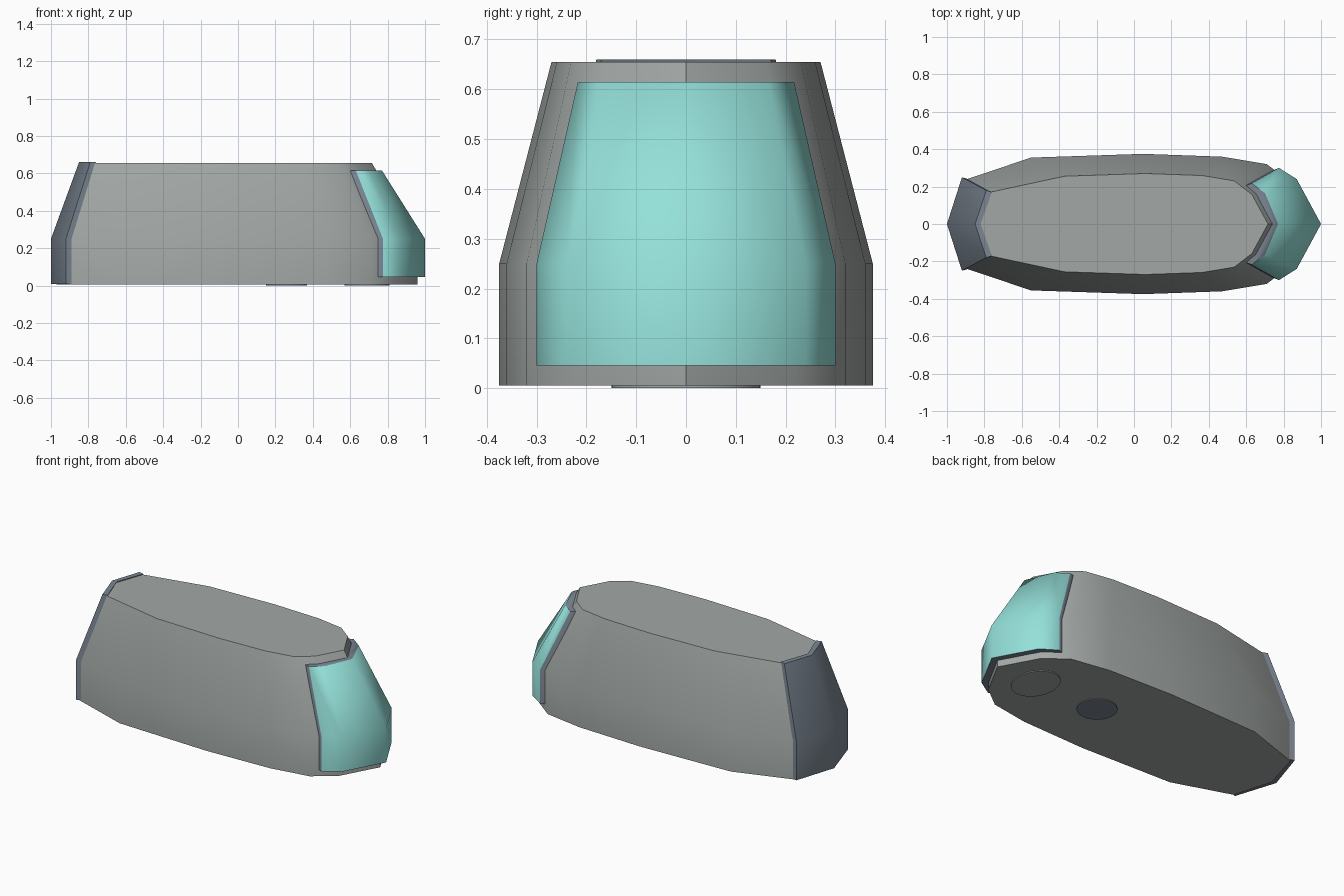
import bpy, bmesh, math

if "Cube" in bpy.data.objects:
    bpy.data.objects.remove(bpy.data.objects["Cube"])


def material(name, color):
    m = bpy.data.materials.new(name)
    m.diffuse_color = (*color, 1)
    m.use_nodes = True
    m.node_tree.nodes["Principled BSDF"].inputs["Base Color"].default_value = m.diffuse_color
    return m


SLATE = material("slate", (0.20, 0.24, 0.29))
TEAL = material("teal", (0.30, 0.75, 0.70))
GREY = material("warm_grey", (0.36, 0.39, 0.38))


def mirror(half):
    """Half outline (y >= 0, one end on y = 0) -> full open outline."""
    return half + [(x, -y) for x, y in reversed(half) if y > 0]


def loft(name, rings, mats, angle, teal_sides=0):
    """Skin stacked outlines [(z, points)] and cap both ends."""
    bm = bmesh.new()
    layers = [[bm.verts.new((x, y, z)) for x, y in pts] for z, pts in rings]
    n = len(layers[0])
    for lo, hi in zip(layers, layers[1:]):
        for i in range(n):
            j = (i + 1) % n
            f = bm.faces.new((lo[i], lo[j], hi[j], hi[i]))
            f.material_index = 1 if i < teal_sides else 0
    bm.faces.new(layers[0][::-1])
    bm.faces.new(layers[-1])
    bmesh.ops.recalc_face_normals(bm, faces=bm.faces)
    me = bpy.data.meshes.new(name)
    bm.to_mesh(me)
    bm.free()
    for m in mats:
        me.materials.append(m)
    ob = bpy.data.objects.new(name, me)
    bpy.context.collection.objects.link(ob)
    bpy.ops.object.select_all(action='DESELECT')
    ob.select_set(True)
    bpy.context.view_layer.objects.active = ob
    bpy.ops.object.shade_smooth_by_angle(angle=math.radians(angle))
    return ob


def closed(half):
    """Half outline with both ends on y = 0 -> closed loop."""
    return half + [(x, -y) for x, y in reversed(half[1:-1])]


def shell(outer, inner):
    """Bent strip outline: outer skin, then inner skin going back."""
    def across(h):  # from +y tip over the centre to -y tip
        return h + [(x, -y) for x, y in reversed(h[:-1])]
    return across(outer) + across(inner)[::-1]


# main body: straight lower wall, tapered upper wall
front = [(-0.55, 0.355), (0.05, 0.375), (0.47, 0.36), (0.71, 0.32), (0.84, 0.22), (0.96, 0)]
low = closed([(-0.97, 0), (-0.90, 0.238)] + front)
high = closed([(-0.83, 0), (-0.77, 0.17)] + [(x * 0.72 + 0.025, y * 0.72) for x, y in front])
loft("body", [(0.005, low), (0.25, low), (0.655, high)], [GREY], 40)

# front window with a slate rim
low = shell([(0.775, 0.30), (0.87, 0.24), (1.0, 0)],
            [(0.745, 0.288), (0.835, 0.21), (0.955, 0)])
high = shell([(0.63, 0.217), (0.70, 0.165), (0.77, 0)],
             [(0.60, 0.207), (0.66, 0.15), (0.725, 0)])
loft("front_window", [(0.045, low), (0.25, low), (0.615, high)], [SLATE, TEAL], 62, teal_sides=4)

# rear cap
low = shell([(-0.92, 0.25), (-1.0, 0)], [(-0.885, 0.24), (-0.95, 0)])
high = shell([(-0.79, 0.18), (-0.85, 0)], [(-0.76, 0.17), (-0.82, 0)])
loft("rear_cap", [(0.01, low), (0.25, low), (0.66, high)], [SLATE], 40)

# thin discs on the underside
for name, cx, rx, ry, mat in (("underside_button", 0.26, 0.11, 0.11, SLATE),
                              ("underside_pad", 0.69, 0.12, 0.15, GREY)):
    ring = [(cx + rx * math.cos(a), ry * math.sin(a))
            for a in (2 * math.pi * i / 32 for i in range(32))]
    loft(name, [(0, ring), (0.01, ring)], [mat], 30)
